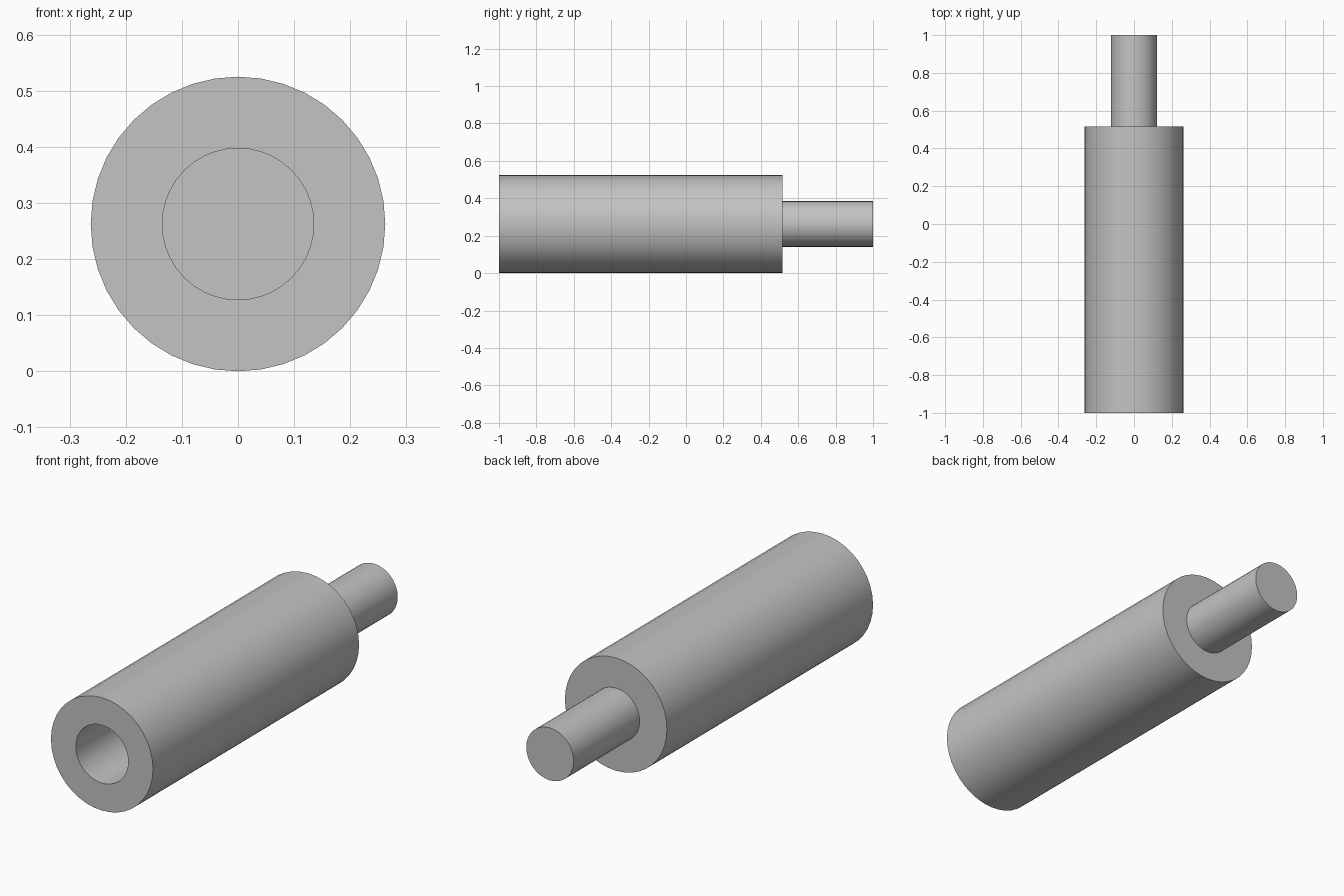
import bpy
import bmesh
from math import radians, tau
from mathutils import Matrix, Vector

SIDES = 40
BODY_R, HOLE_R, PIN_R = 0.2625, 0.135, 0.122
FRONT, SHOULDER, BACK = -1.0, 0.515, 1.0
HOLE_END = -0.2

cube = bpy.data.objects.get("Cube")
if cube:
    bpy.data.objects.remove(cube, do_unlink=True)

steel = bpy.data.materials.new("grey_metal")
steel.use_nodes = True
grey = (0.55, 0.55, 0.55, 1)
steel.diffuse_color = grey
steel.node_tree.nodes["Principled BSDF"].inputs["Base Color"].default_value = grey


def lathe(name, profile):
    """Spin a (radius, y) profile around the long axis."""
    bm = bmesh.new()
    verts = [bm.verts.new((r, y, 0)) for r, y in profile]
    edges = [bm.edges.new(pair) for pair in zip(verts, verts[1:])]
    # Turn so that a vertex lies exactly at the top and bottom
    bmesh.ops.spin(bm, geom=verts + edges, cent=(0, 0, 0), axis=(0, 1, 0),
                   angle=tau, steps=SIDES, use_duplicate=False)
    bmesh.ops.remove_doubles(bm, verts=bm.verts, dist=0.0001)
    bmesh.ops.recalc_face_normals(bm, faces=bm.faces)
    bmesh.ops.transform(bm, verts=bm.verts,
                        matrix=Matrix.Translation(Vector((0, 0, BODY_R))))
    mesh = bpy.data.meshes.new(name)
    bm.to_mesh(mesh)
    bm.free()
    mesh.materials.append(steel)
    obj = bpy.data.objects.new(name, mesh)
    bpy.context.collection.objects.link(obj)
    bpy.ops.object.select_all(action="DESELECT")
    obj.select_set(True)
    bpy.context.view_layer.objects.active = obj
    bpy.ops.object.shade_smooth_by_angle(angle=radians(30))
    return obj


# Thick sleeve with a blind bore in front and a stepped pin behind
lathe("sleeve_with_pin", [
    (0, HOLE_END), (HOLE_R, HOLE_END), (HOLE_R, FRONT),
    (BODY_R, FRONT), (BODY_R, SHOULDER),
    (PIN_R, SHOULDER), (PIN_R, BACK), (0, BACK),
])
